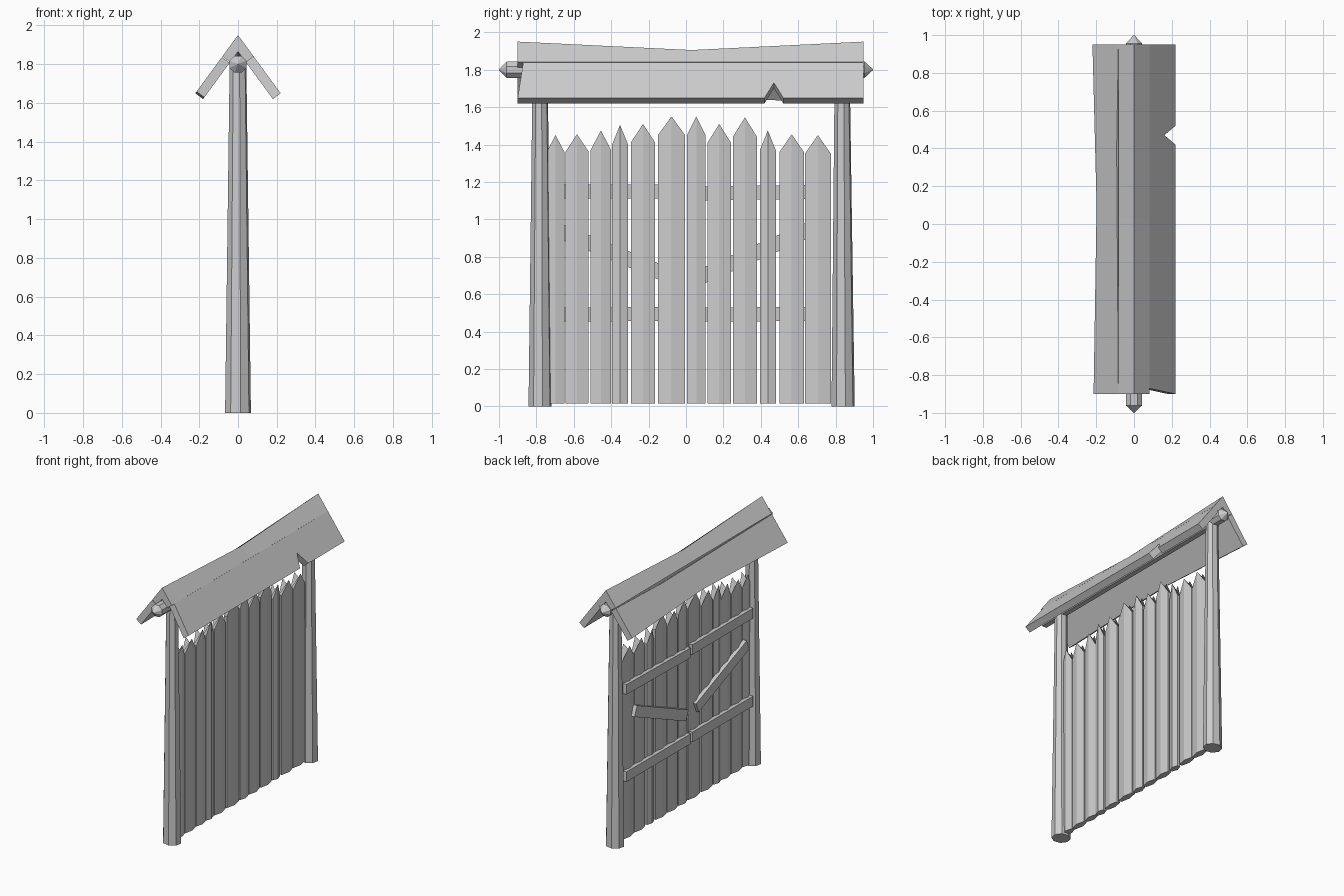
import bpy, bmesh, math
from mathutils import Vector

if "Cube" in bpy.data.objects:
    bpy.data.objects.remove(bpy.data.objects["Cube"])

wood = bpy.data.materials.new("grey wood")
wood.diffuse_color = (0.6, 0.6, 0.6, 1)
wood.use_nodes = True
wood.node_tree.nodes["Principled BSDF"].inputs["Base Color"].default_value = wood.diffuse_color


def finish(bm, name):
    bmesh.ops.recalc_face_normals(bm, faces=bm.faces)
    me = bpy.data.meshes.new(name)
    bm.to_mesh(me)
    bm.free()
    me.materials.append(wood)
    ob = bpy.data.objects.new(name, me)
    bpy.context.collection.objects.link(ob)
    return ob


def loft(name, rings):
    """Join equal-length closed rings and cap both ends."""
    bm = bmesh.new()
    vs = [[bm.verts.new(p) for p in r] for r in rings]
    n = len(rings[0])
    for a, b in zip(vs, vs[1:]):
        for i in range(n):
            j = (i + 1) % n
            bm.faces.new((a[i], a[j], b[j], b[i]))
    bm.faces.new(vs[0])
    bm.faces.new(vs[-1])
    return finish(bm, name)


def slab(name, outer, inner):
    """Solid between two matching outlines."""
    return loft(name, [outer, inner])


def octagon(r, turn=0.0):
    return [(r * math.cos(math.tau * (i + turn) / 8),
             r * math.sin(math.tau * (i + turn) / 8)) for i in range(8)]


# Tapered eight-sided posts
for name, y0, y1 in (("front_post", -0.78, -0.78), ("back_post", 0.84, 0.835)):
    loft(name, [[(a, y + b * 0.93, z) for a, b in octagon(r, 0.25)]
                for y, z, r in ((y0, 0, 0.068), (y1, 1.8, 0.044))])

# Ridge beam with pointed ends
loft("ridge_beam", [[(a, y, 1.8 + b) for a, b in octagon(r, 0.5)]
                    for y, r in ((-1, 0.002), (-0.96, 0.047),
                                 (0.955, 0.047), (1, 0.002))])

# Gate pickets: lens-shaped section, pointed top (y0, y1, shoulder, tip)
PICKETS = [(-0.745, -0.65, 1.36, 1.45), (-0.645, -0.52, 1.36, 1.455),
           (-0.51, -0.40, 1.37, 1.475), (-0.395, -0.31, 1.40, 1.505),
           (-0.295, -0.165, 1.41, 1.51), (-0.15, -0.005, 1.45, 1.55),
           (0.005, 0.105, 1.45, 1.55), (0.115, 0.24, 1.41, 1.51),
           (0.25, 0.38, 1.44, 1.545), (0.395, 0.48, 1.37, 1.475),
           (0.50, 0.63, 1.36, 1.455), (0.635, 0.775, 1.35, 1.45)]
for k, (y0, y1, zs, zt) in enumerate(PICKETS):
    c, e, m = (y0 + y1) / 2, 0.012, 0.026
    sect = [(e, y0), (m, c), (e, y1), (-e, y1), (-m, c), (-e, y0)]
    loft("picket_%02d" % (k + 1),
         [[(x, y, 0.015) for x, y in sect],
          [(x, y, zt if y == c else zs) for x, y in sect]])


# Rails and braces on the back of the gate
def strip(name, ya, za, yb, zb, w, x0=-0.046, x1=-0.016):
    d = Vector((0, yb - ya, zb - za)).normalized()
    up = Vector((0, -d.z, d.y)) * w / 2
    ends = [Vector((0, ya, za)), Vector((0, yb, zb))]
    loft(name, [[p + s * up + Vector((x, 0, 0))
                 for s, x in ((1, x0), (1, x1), (-1, x1), (-1, x0))] for p in ends])


strip("front_upper_rail", -0.73, 1.15, -0.01, 1.15, 0.075)
strip("back_upper_rail", 0.01, 1.135, 0.77, 1.15, 0.075)
strip("front_lower_rail", -0.73, 0.49, -0.01, 0.495, 0.075)
strip("back_lower_rail", 0.01, 0.49, 0.77, 0.495, 0.075)
strip("front_brace", -0.67, 0.935, -0.07, 0.69, 0.08)
strip("back_brace", 0.05, 0.68, 0.66, 0.945, 0.08)


# Roof boards: outline points (y, distance from ridge, z) on the outer slope
def roof_board(name, side, pts):
    outer = [(side * x, y, z) for y, x, z in pts]
    inner = [(0, y, z - 0.085) if x == 0 else (side * (x - 0.04), y, z - 0.03)
             for y, x, z in pts]
    slab(name, outer, inner)


def on_slope(pts):
    return [(y, x, 1.95 - x * 0.30 / 0.22) for y, x in pts]


for name, side in (("right_upper_board", 1), ("left_upper_board", -1)):
    # Two halves, sagging at the middle of the ridge
    for half, ye in (("front", -0.90), ("back", 0.95)):
        roof_board(half + "_" + name, side,
                   [(ye, 0, 1.95), (0.03, 0, 1.905),
                    (0.03, 0.081, 1.84), (ye, 0.081, 1.84)])

# Right lower board with slanted end and a broken notch
roof_board("right_lower_board", 1, on_slope(
    [(-0.87, 0.081), (0.95, 0.081), (0.95, 0.22), (0.52, 0.22),
     (0.47, 0.161), (0.42, 0.22), (-0.90, 0.22)]))
# Left lower board with an uneven edge and a crack along the top
roof_board("left_lower_board", -1, on_slope(
    [(-0.90, 0.083), (0.4, 0.092), (0.95, 0.083),
     (0.95, 0.22), (0.1, 0.198), (-0.90, 0.214)]))
